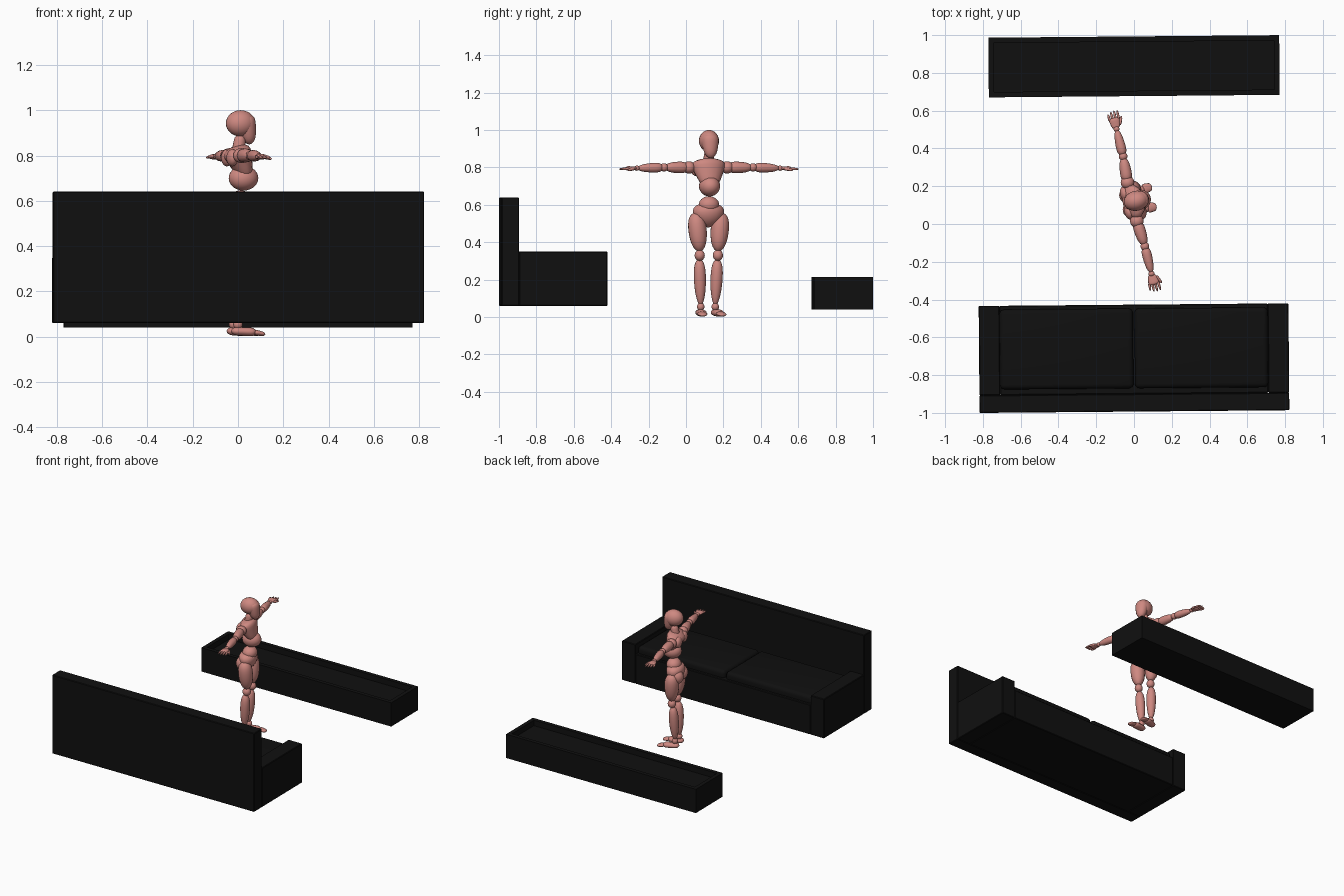
import bpy, bmesh
from math import cos, sin, pi, radians
from mathutils import Matrix, Vector

default_cube = bpy.data.objects.get("Cube")
if default_cube:
    bpy.data.objects.remove(default_cube, do_unlink=True)


def make_material(name, colour, roughness):
    material = bpy.data.materials.new(name)
    material.use_nodes = True
    material.diffuse_color = (*colour, 1)
    shader = material.node_tree.nodes["Principled BSDF"]
    shader.inputs["Base Color"].default_value = (*colour, 1)
    shader.inputs["Roughness"].default_value = roughness
    return material


black = make_material("matte black", (0.005, 0.005, 0.005), 0.8)
pink = make_material("dusty pink", (0.62, 0.25, 0.22), 0.6)


def finish(name, bm, material, placement, smooth=False):
    """Place the mesh and turn it into an object."""
    bmesh.ops.transform(bm, matrix=placement, verts=bm.verts)
    bmesh.ops.recalc_face_normals(bm, faces=bm.faces)
    for face in bm.faces:
        face.smooth = smooth
    mesh = bpy.data.meshes.new(name)
    bm.to_mesh(mesh)
    bm.free()
    mesh.materials.append(material)
    bpy.context.collection.objects.link(bpy.data.objects.new(name, mesh))


def placed(x, y, degrees):
    return Matrix.Translation((x, y, 0)) @ Matrix.Rotation(radians(degrees), 4, 'Z')


def box_mesh(low, high):
    low, high = Vector(low), Vector(high)
    bm = bmesh.new()
    bmesh.ops.create_cube(bm, size=1)
    bmesh.ops.scale(bm, vec=high - low, verts=bm.verts)
    bmesh.ops.translate(bm, vec=(low + high) / 2, verts=bm.verts)
    return bm


def bevelled_box(name, low, high, placement, bevel=0.004, segments=1):
    bm = box_mesh(low, high)
    bmesh.ops.bevel(bm, geom=bm.edges[:], offset=bevel, segments=segments,
                    profile=0.5, affect='EDGES')
    finish(name, bm, black, placement, smooth=segments > 1)


# Sofa, with its back towards the front of the scene
sofa = placed(0, -0.71, 0.5)
half_width, half_depth = 0.82, 0.283
arm_inside = half_width - 0.11
back_face = 0.093 - half_depth
underside = 0.06

bevelled_box("sofa_back", (-half_width, -half_depth, underside),
             (half_width, back_face, 0.64), sofa)
bevelled_box("sofa_base", (-arm_inside, back_face, underside),
             (arm_inside, half_depth, 0.28), sofa)
for side, label in ((1, "left"), (-1, "right")):
    inner, outer = sorted((side * arm_inside, side * half_width))
    bevelled_box(label + "_sofa_arm", (inner, back_face, underside),
                 (outer, half_depth, 0.35), sofa)
    inner, outer = sorted((side * 0.004, side * arm_inside))
    bevelled_box(label + "_seat_cushion", (inner, back_face + 0.03, 0.25),
                 (outer, half_depth - 0.02, 0.33), sofa, bevel=0.025, segments=4)

# Low bench with a shallow sunken top
bm = box_mesh((-0.77, -0.158, 0.04), (0.77, 0.158, 0.215))
bm.normal_update()
top_faces = [face for face in bm.faces if face.normal.z > 0.9]
bmesh.ops.inset_region(bm, faces=top_faces, thickness=0.04)
well = bmesh.ops.extrude_discrete_faces(bm, faces=top_faces)["faces"]
bmesh.ops.translate(bm, vec=(0, 0, -0.04), verts=well[0].verts)
finish("low_bench", bm, black, placed(0, 0.835, 0.5))

# Jointed figure, modelled facing +x and then turned a little
figure = placed(0, 0.12, 13.6)


def ball(name, centre, radii):
    bm = bmesh.new()
    bmesh.ops.create_uvsphere(bm, u_segments=24, v_segments=14, radius=1)
    shape = Matrix.Translation(centre) @ Matrix.Diagonal((*radii, 1))
    finish(name, bm, pink, figure @ shape, smooth=True)


def limb(name, start, end, radius_start, radius_end, swell=0, flat=1, sides=16, rings=14):
    """Round-ended tapering solid; flat squashes it front to back, or in height if it lies down."""
    start, end = Vector(start), Vector(end)
    along = (end - start).normalized()
    thin = Vector((1, 0, 0)) if abs(along.z) > 0.7 else Vector((0, 0, 1))
    thin = (thin - along * thin.dot(along)).normalized()
    wide = along.cross(thin)
    bm = bmesh.new()
    loops = []
    for ring in range(rings + 1):
        t = (1 - cos(pi * ring / rings)) / 2
        rounding = max(0.05, 1 - abs(2 * t - 1) ** 5) ** 0.5
        radius = rounding * (radius_start + (radius_end - radius_start) * t + swell * sin(pi * t))
        centre = start.lerp(end, t)
        angles = [2 * pi * step / sides for step in range(sides)]
        loops.append([bm.verts.new(centre + radius * (wide * cos(a) + thin * flat * sin(a)))
                      for a in angles])
    for lower, upper in zip(loops, loops[1:]):
        for i in range(sides):
            j = (i + 1) % sides
            bm.faces.new((lower[i], lower[j], upper[j], upper[i]))
    bm.faces.new(loops[0])
    bm.faces.new(loops[-1])
    finish(name, bm, pink, figure, smooth=True)


# Head and trunk
ball("skull", (0.012, 0, 0.942), (0.066, 0.053, 0.058))
limb("face", start=(0.055, 0, 0.85), end=(0.03, 0, 0.98),
     radius_start=0.026, radius_end=0.05, swell=0.005, flat=0.9)
limb("neck", start=(0, 0, 0.81), end=(0.012, 0, 0.89), radius_start=0.03, radius_end=0.025)
limb("chest", start=(0.045, 0, 0.69), end=(-0.015, 0, 0.84),
     radius_start=0.04, radius_end=0.11, flat=0.65)
ball("rib_ball", (0.025, 0, 0.7), (0.066, 0.056, 0.055))
ball("waist_ball", (0.012, 0, 0.6), (0.05, 0.055, 0.046))
limb("pelvis", start=(0, 0, 0.48), end=(0, 0, 0.61),
     radius_start=0.03, radius_end=0.075, swell=0.03, flat=0.7)

for side, label in ((1, "left_"), (-1, "right_")):
    def at(x, y, z):
        return (x, side * y, z)

    # Legs
    ball(label + "buttock", at(-0.025, 0.04, 0.53), (0.045, 0.043, 0.05))
    limb(label + "thigh", start=at(0, 0.07, 0.56), end=at(0.01, 0.05, 0.35),
         radius_start=0.04, radius_end=0.03, swell=0.014)
    ball(label + "knee", at(0.008, 0.05, 0.33), (0.028, 0.027, 0.03))
    limb(label + "shin", start=at(0, 0.05, 0.31), end=at(-0.012, 0.04, 0.06),
         radius_start=0.028, radius_end=0.016, swell=0.01)
    ball(label + "ankle", at(-0.01, 0.04, 0.055), (0.021, 0.02, 0.022))
    limb(label + "foot", start=at(-0.04, 0.04, 0.025), end=at(0.07, 0.05, 0.02),
         radius_start=0.026, radius_end=0.028, flat=0.7)
    limb(label + "toes", start=at(0.06, 0.05, 0.02), end=at(0.11, 0.055, 0.01),
         radius_start=0.03, radius_end=0.02, flat=0.45)

    # Arms
    ball(label + "shoulder_blade", at(-0.038, 0.05, 0.79), (0.025, 0.04, 0.038))
    ball(label + "shoulder", at(-0.01, 0.105, 0.8), (0.036, 0.035, 0.033))
    limb(label + "upper_arm", start=at(-0.01, 0.11, 0.8), end=at(0, 0.24, 0.8),
         radius_start=0.03, radius_end=0.02, swell=0.005)
    ball(label + "elbow", at(0, 0.245, 0.8), (0.023, 0.023, 0.022))
    limb(label + "forearm", start=at(0, 0.25, 0.8), end=at(0, 0.39, 0.796),
         radius_start=0.026, radius_end=0.015, swell=0.004)
    ball(label + "wrist", at(0, 0.394, 0.796), (0.016, 0.015, 0.014))

    # Hands
    limb(label + "palm", start=at(0, 0.395, 0.796), end=at(0, 0.455, 0.794),
         radius_start=0.02, radius_end=0.032, flat=0.42)
    for finger in range(4):
        x = 0.016 * (finger - 1.5)
        reach = 0.492 - 0.003 * (finger - 2) ** 2
        limb(f"{label}finger_{finger + 1}", start=at(x, 0.44, 0.794), end=at(x * 1.1, reach, 0.791),
             radius_start=0.008, radius_end=0.005, sides=8, rings=6)
    limb(label + "thumb", start=at(0.02, 0.41, 0.794), end=at(0.042, 0.455, 0.785),
         radius_start=0.01, radius_end=0.006, sides=8, rings=6)
